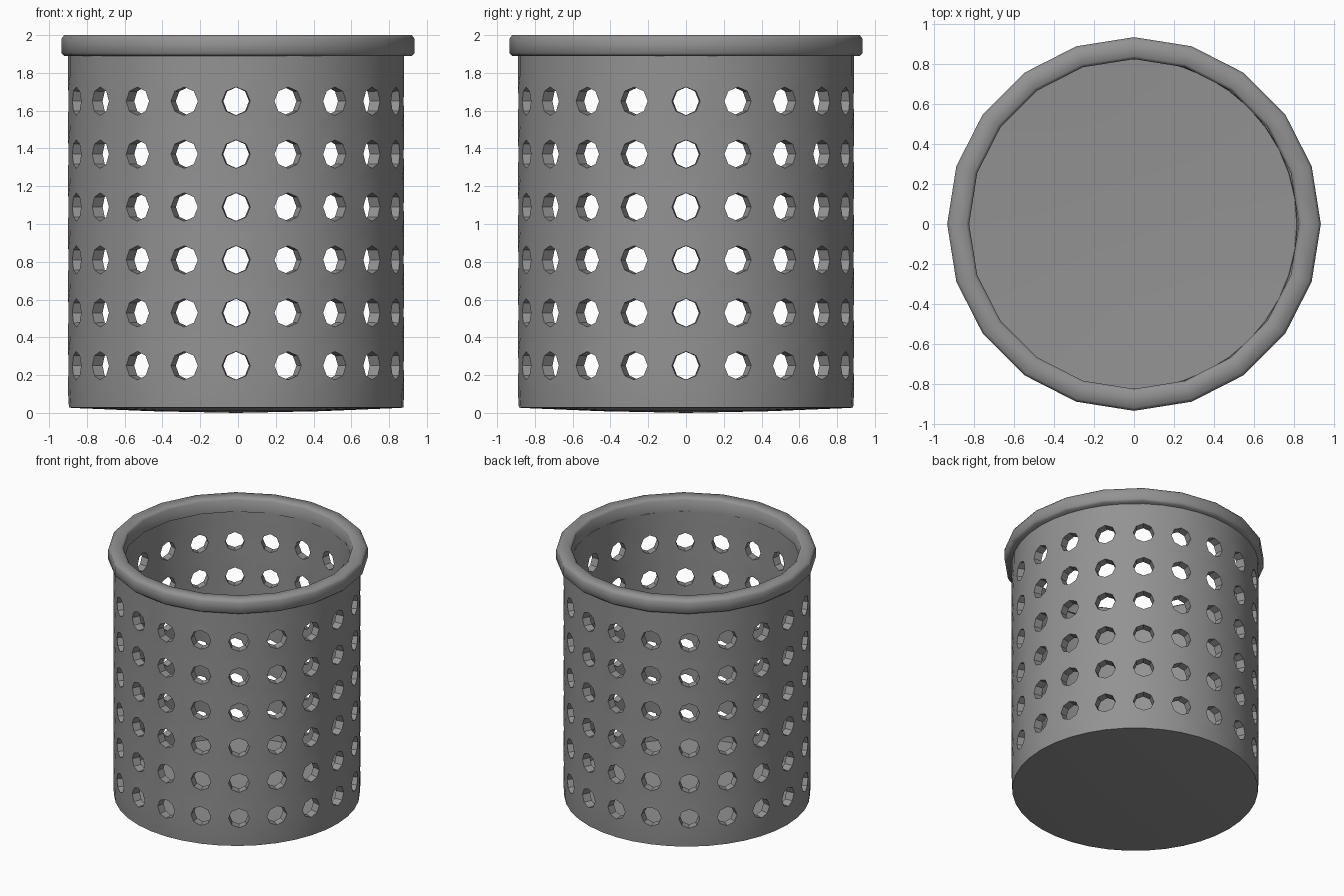
import bpy, bmesh
from math import sin, cos, pi, sqrt

if "Cube" in bpy.data.objects:
    bpy.data.objects.remove(bpy.data.objects["Cube"])

COLS, ROWS = 20, 6
R = 0.89                  # outer wall radius
STEP_A = 2 * pi / COLS    # angle between hole columns
STEP_Z = 0.28             # height between hole rows
Z0 = 0.25                 # centre of lowest hole row
HOLE = 0.075              # hole radius
OFFSET_X = -0.01          # wall sits slightly off the rim centre

grey = bpy.data.materials.new("dark_grey")
grey.diffuse_color = (0.29, 0.29, 0.29, 1)
grey.use_nodes = True
grey.node_tree.nodes["Principled BSDF"].inputs["Base Color"].default_value = grey.diffuse_color


def finish(name, bm, angle, thickness=0):
    bmesh.ops.remove_doubles(bm, verts=bm.verts, dist=0.0005)
    bmesh.ops.recalc_face_normals(bm, faces=bm.faces)
    mesh = bpy.data.meshes.new(name)
    bm.to_mesh(mesh)
    bm.free()
    mesh.materials.append(grey)
    obj = bpy.data.objects.new(name, mesh)
    bpy.context.collection.objects.link(obj)
    bpy.ops.object.select_all(action='DESELECT')
    obj.select_set(True)
    bpy.context.view_layer.objects.active = obj
    if thickness:
        solid = obj.modifiers.new("thickness", 'SOLIDIFY')
        solid.thickness = thickness
        solid.offset = -1
        solid.use_even_offset = True
        bpy.ops.object.modifier_apply(modifier=solid.name)
    bpy.ops.object.shade_smooth_by_angle(angle=angle)
    return obj


def quad(bm, points):
    bm.faces.new([bm.verts.new(p) for p in points])


def on_wall(a, z, r=R):
    return (r * sin(a), -r * cos(a), z)


# Perforated wall: one cell with an octagonal hole, repeated around and up
bm = bmesh.new()
ring = [(1, 0), (1, 1), (0, 1), (-1, 1), (-1, 0), (-1, -1), (0, -1), (1, -1)]
bottom_z = Z0 - STEP_Z / 2
top_z = bottom_z + ROWS * STEP_Z
for c in range(COLS):
    a = c * STEP_A
    for row in range(ROWS):
        z = Z0 + row * STEP_Z
        outer, inner = [], []
        for u, v in ring:
            n = HOLE / sqrt(u * u + v * v)
            outer.append(on_wall(a + u * STEP_A / 2, z + v * STEP_Z / 2))
            inner.append(on_wall(a + u * n / R, z + v * n))
        for i in range(8):
            j = (i + 1) % 8
            quad(bm, [outer[i], outer[j], inner[j], inner[i]])

# Solid bands above and below the holes, and the slightly domed floor
floor = [(0.45, 0.009), (0.86, 0.026), (R - 0.005, 0.028)]
levels = [((R, top_z), (R, 1.895)), (floor[2], (R, bottom_z)),
          (floor[0], floor[1]), (floor[1], floor[2])]
for k in range(2 * COLS):
    a, b = k * STEP_A / 2, (k + 1) * STEP_A / 2
    for (r0, z0), (r1, z1) in levels:
        quad(bm, [on_wall(a, z0, r0), on_wall(b, z0, r0),
                  on_wall(b, z1, r1), on_wall(a, z1, r1)])
    quad(bm, [(0, 0, 0), on_wall(b, 0.009, 0.45), on_wall(a, 0.009, 0.45)])
wall = finish("basket_wall", bm, 0.7, thickness=0.063)
wall.location.x = OFFSET_X

# Soft shading around the bottom edge
sharp = wall.data.attributes.get("sharp_edge")
if sharp:
    for e in wall.data.edges:
        if all(wall.data.vertices[i].co.z < 0.04 for i in e.vertices):
            sharp.data[e.index].value = False

# Rim: rounded band swept around in 20 sides
profile = [(0.825, 1.89), (0.92, 1.89), (0.935, 1.905), (0.935, 1.98),
           (0.92, 2.0), (0.84, 2.0), (0.825, 1.985)]
bm = bmesh.new()
for k in range(COLS):
    a, b = k * STEP_A, (k + 1) * STEP_A
    for (r0, z0), (r1, z1) in zip(profile, profile[1:] + profile[:1]):
        quad(bm, [on_wall(a, z0, r0), on_wall(b, z0, r0),
                  on_wall(b, z1, r1), on_wall(a, z1, r1)])
finish("rim", bm, 1.1)
